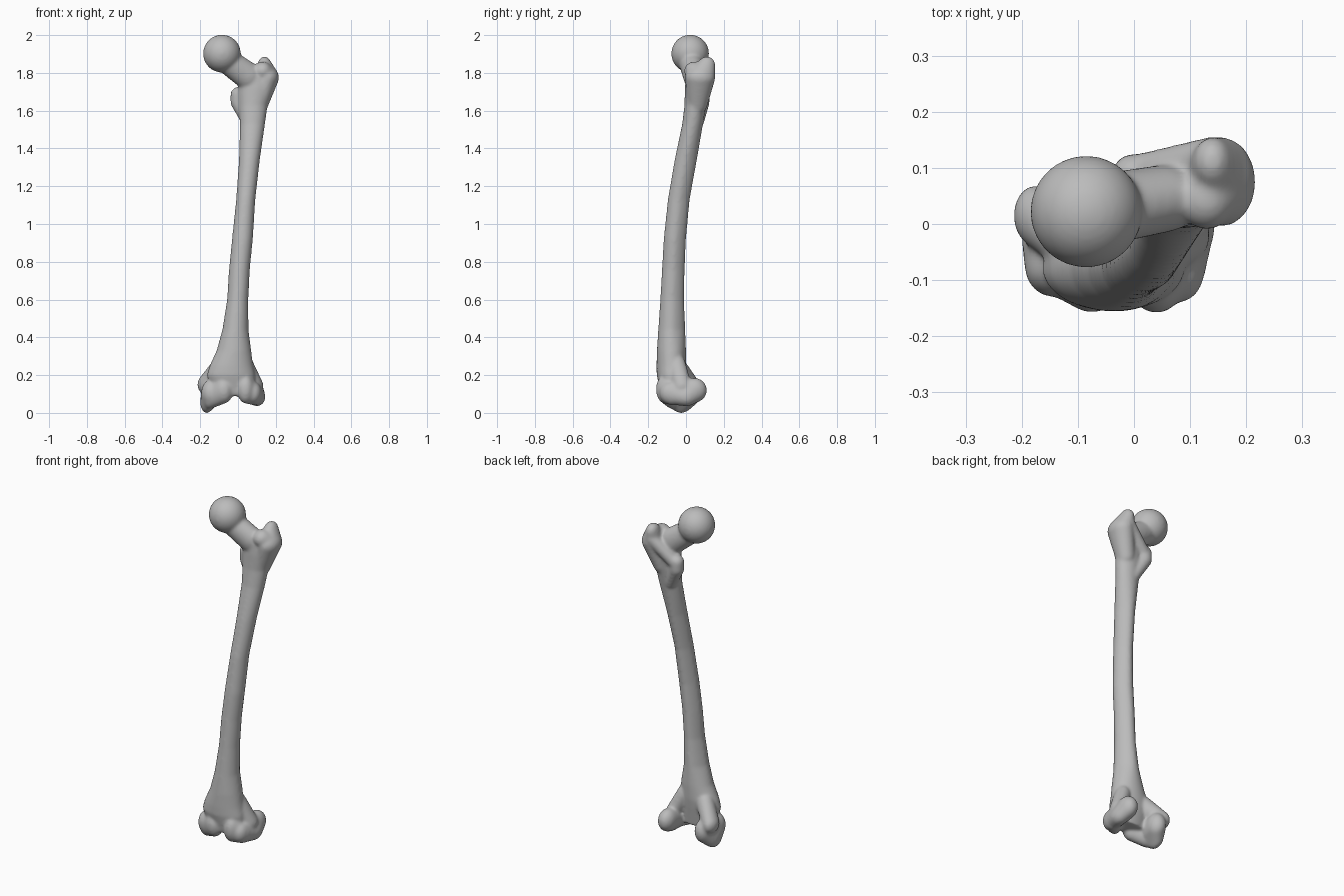
import bpy, bmesh
from math import sin, cos, pi
from mathutils import Matrix, Vector

cube = bpy.data.objects.get("Cube")
if cube:
    bpy.data.objects.remove(cube)

bm = bmesh.new()


def blend(*blobs):
    """Convex hull around ellipsoids given as (centre, radii)."""
    verts = []
    for centre, radii in blobs:
        place = Matrix.Translation(centre) @ Matrix.Diagonal((*radii, 1))
        verts += bmesh.ops.create_uvsphere(
            bm, u_segments=32, v_segments=20, radius=1, matrix=place)["verts"]
    if len(blobs) > 1:
        for face in {f for v in verts for f in v.link_faces}:
            bm.faces.remove(face)
        for edge in {e for v in verts for e in v.link_edges}:
            bm.edges.remove(edge)
        hull = bmesh.ops.convex_hull(bm, input=verts)
        spare = {v for v in hull["geom_interior"] + hull["geom_unused"]
                 if isinstance(v, bmesh.types.BMVert)}
        bmesh.ops.delete(bm, geom=list(spare), context="VERTS")


def ball(x, y, z, rx, ry=None, rz=None):
    return Vector((x, y, z)), (rx, ry or rx, rz or rx)


# Shaft: oval rings (height, left edge, right edge, front edge, back edge)
rings = [
    (.09, -.13, .09, -.13, -.02), (.20, -.165, .09, -.155, -.005),
    (.25, -.15, .08, -.156, 0), (.33, -.113, .07, -.154, 0),
    (.44, -.083, .056, -.147, -.004), (.60, -.058, .055, -.136, -.01),
    (.76, -.048, .063, -.127, -.007), (.92, -.032, .079, -.118, 0),
    (1.13, -.01, .092, -.096, .02), (1.34, .005, .116, -.06, .058),
    (1.53, .01, .143, -.02, .09), (1.63, .005, .157, -.008, .107),
    (1.72, 0, .19, -.006, .12), (1.79, .02, .18, .0, .11),
]
SIDES = 40
loops = []
for z, x0, x1, y0, y1 in rings:
    loop = []
    for i in range(SIDES):
        a = 2 * pi * i / SIDES
        s = sin(a)
        # The back narrows into a long ridge on the slender part
        pinch = 1 - .22 * max(s, 0) if .4 < z < 1.5 else 1
        loop.append(bm.verts.new(((x0 + x1) / 2 + (x1 - x0) / 2 * cos(a) * pinch,
                                  (y0 + y1) / 2 + (y1 - y0) / 2 * s, z)))
    loops.append(loop)
for low, high in zip(loops, loops[1:]):
    for i in range(SIDES):
        j = (i + 1) % SIDES
        bm.faces.new((low[i], low[j], high[j], high[i]))
bm.faces.new(loops[0][::-1])
bm.faces.new(loops[-1])

# Ball head and neck
blend(ball(-.085, .022, 1.902, .1))
blend(ball(-.075, .022, 1.875, .065), ball(.05, .045, 1.785, .07, .06, .075))

# Greater trochanter: outer swelling and raised tip
blend(ball(.14, .11, 1.845, .035, .045, .042), ball(.155, .075, 1.775, .062, .08, .06),
      ball(.11, .06, 1.64, .05, .055, .06))
blend(ball(.13, .045, 1.81, .05, .055, .05), ball(.155, .08, 1.78, .06, .07, .06))

# Lesser trochanter and the ridge joining the two
blend(ball(0, .085, 1.685, .04), ball(0, .085, 1.645, .04), ball(.055, .06, 1.54, .035))
blend(ball(.14, .118, 1.8, .038), ball(.01, .09, 1.68, .035))

# Inner condyle with its side knob
blend(ball(-.145, -.075, .105, .05, .055, .07), ball(-.135, .02, .105, .05, .06, .07),
      ball(-.165, -.025, .055, .035, .06, .056))
blend(ball(-.175, .015, .15, .04, .055, .05), ball(-.1, -.04, .23, .05, .05, .06))

# Outer condyle, reaching further back
blend(ball(.08, -.085, .105, .045, .055, .06), ball(.085, .045, .12, .05, .066, .065),
      ball(.1, 0, .085, .045, .06, .05))
blend(ball(.095, -.02, .14, .04, .05, .05), ball(.04, -.05, .25, .04, .05, .06))

# Two lips of the front knee groove
blend(ball(-.075, -.11, .12, .05, .048, .07), ball(-.15, -.07, .09, .04, .05, .07))
blend(ball(.04, -.112, .125, .045, .047, .075), ball(.085, -.07, .1, .045, .05, .06))

bmesh.ops.recalc_face_normals(bm, faces=bm.faces)
mesh = bpy.data.meshes.new("thigh_bone")
bm.to_mesh(mesh)
bm.free()
bone = bpy.data.objects.new("thigh_bone", mesh)
bpy.context.collection.objects.link(bone)

# One plain grey
grey = bpy.data.materials.new("bone_grey")
grey.use_nodes = True
colour = (.5, .5, .5, 1)
grey.diffuse_color = colour
grey.node_tree.nodes["Principled BSDF"].inputs["Base Color"].default_value = colour
mesh.materials.append(grey)

# Fuse the parts into one skin and soften the joins
remesh = bone.modifiers.new("fuse", "REMESH")
remesh.mode = "VOXEL"
remesh.voxel_size = .007
remesh.use_smooth_shade = True
soften = bone.modifiers.new("soften", "SMOOTH")
soften.factor = .5
soften.iterations = 14
bpy.context.view_layer.objects.active = bone
bone.select_set(True)
for name in ("fuse", "soften"):
    bpy.ops.object.modifier_apply(modifier=name)
bpy.ops.object.shade_smooth()
